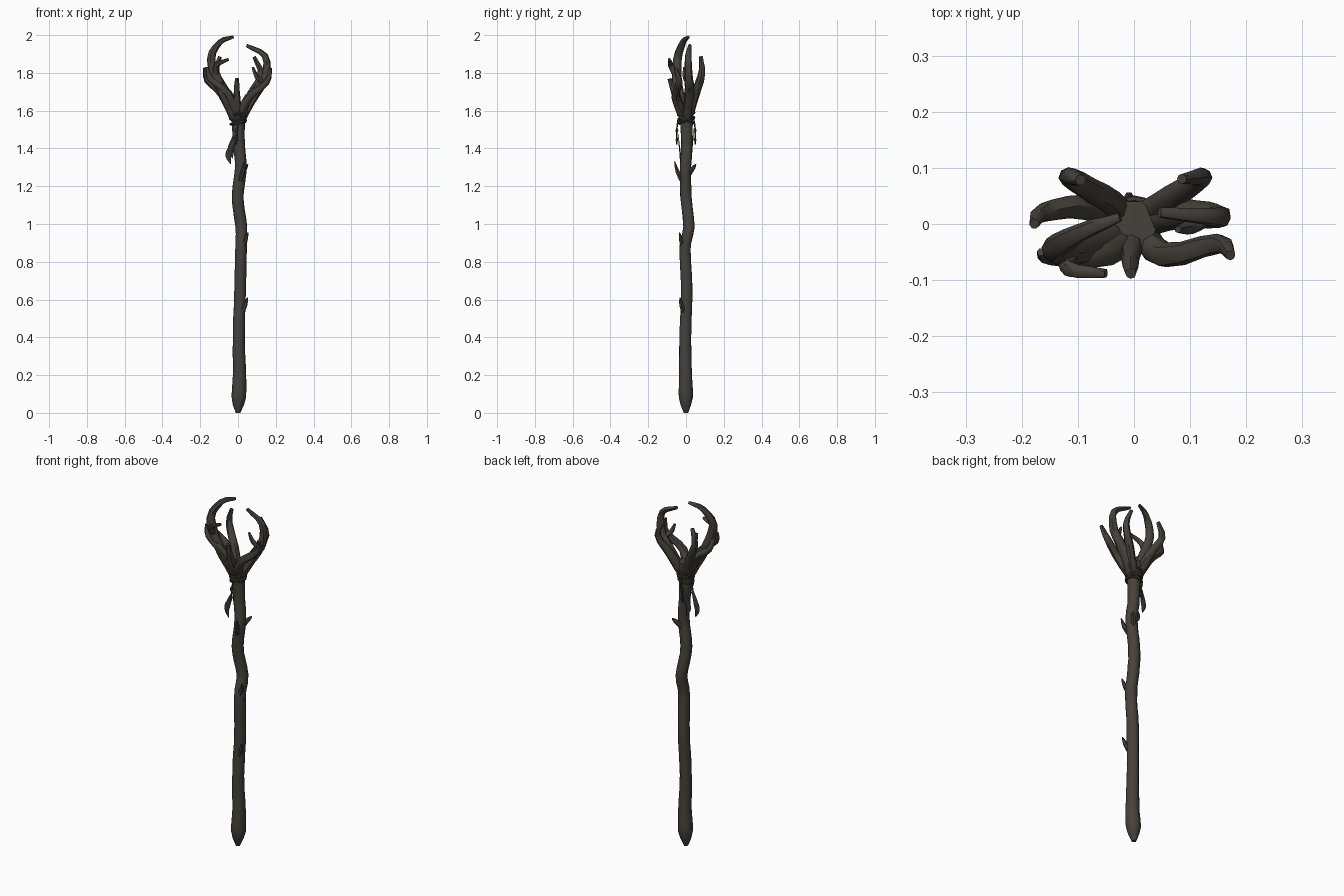
import bpy, bmesh, math, random
from mathutils import Vector

if "Cube" in bpy.data.objects:
    bpy.data.objects.remove(bpy.data.objects["Cube"])
random.seed(4)

def mat(name, c):
    m = bpy.data.materials.new(name)
    m.diffuse_color = (*c, 1)
    m.use_nodes = True
    m.node_tree.nodes["Principled BSDF"].inputs["Base Color"].default_value = m.diffuse_color
    return m

WOOD = mat("dark wood", (0.062, 0.053, 0.043))
CORD = mat("dark cord", (0.050, 0.042, 0.034))
LEAF = mat("feather grey", (0.040, 0.038, 0.040))

def smooth_path(pts, cuts):
    """Catmull-Rom curve through the points."""
    P = [Vector(p) for p in pts]
    P = [2 * P[0] - P[1]] + P + [2 * P[-1] - P[-2]]
    out = []
    for a, b, c, d in zip(P, P[1:], P[2:], P[3:]):
        for k in range(cuts):
            t = k / cuts
            out.append(0.5 * (2 * b + (c - a) * t + (2 * a - 5 * b + 4 * c - d) * t * t
                              + (3 * b - a - 3 * c + d) * t ** 3))
    return out + [P[-2]]

def tube(name, P, radius, m=WOOD, sides=8, jitter=0.06, closed=False, flat=1):
    """Tube along path P; radius is a function of the fraction travelled."""
    bm = bmesh.new()
    n = len(P)
    rings, ref = [], None
    for i, p in enumerate(P):
        t = P[(i + 1) % n] - P[i - 1] if closed else P[min(i + 1, n - 1)] - P[max(i - 1, 0)]
        t.normalize()
        if ref is None:
            ref = Vector((1, 0, 0)) if abs(t.x) < 0.8 else Vector((0, 0, 1))
        ref = (ref - t * ref.dot(t)).normalized()
        b = t.cross(ref)
        ring = []
        for k in range(sides):
            a = 2 * math.pi * k / sides
            r = radius(i / (n - 1)) * (1 + random.uniform(-jitter, jitter))
            ring.append(bm.verts.new(p + (ref * math.cos(a) + b * math.sin(a) * flat) * r))
        rings.append(ring)
    for i in range(n if closed else n - 1):
        A, B = rings[i], rings[(i + 1) % n]
        for k in range(sides):
            bm.faces.new((A[k], A[(k + 1) % sides], B[(k + 1) % sides], B[k]))
    if not closed:
        bm.faces.new(rings[0])
        bm.faces.new(rings[-1])
    bmesh.ops.recalc_face_normals(bm, faces=bm.faces)
    me = bpy.data.meshes.new(name)
    bm.to_mesh(me)
    bm.free()
    me.materials.append(m)
    o = bpy.data.objects.new(name, me)
    bpy.context.collection.objects.link(o)
    bpy.context.view_layer.objects.active = o
    o.select_set(True)
    bpy.ops.object.shade_smooth_by_angle(angle=math.radians(45))
    o.select_set(False)

# Gnarled shaft: rounded foot, slight taper, flare under the crown
def shaft_radius(f):
    z = f * 1.64
    if z < 0.1:
        return 0.012 + 0.028 * math.sin(z / 0.1 * math.pi / 2)
    return 0.031 + 0.009 * math.exp(-(z - 0.1) / 0.15) + 0.010 * max(0, (z - 1.46) / 0.18)

knots = smooth_path([(0, 0), (.008, -.002), (.004, -.004), (.011, .004), (.016, -.005),
                     (.018, .016), (-.002, 0), (.016, -.002), (.005, .004), (0, 0)], 5)
# sideways bends, paired with heights
bend_z = smooth_path([(0, 0), (.2, 0), (.4, 0), (.65, 0), (.88, 0),
                      (.98, 0), (1.14, 0), (1.3, 0), (1.42, 0), (1.64, 0)], 5)
raw = [(k.x, k.y, b.x) for k, b in zip(knots, bend_z)]

def at_height(z):
    for a, b in zip(raw, raw[1:]):
        if a[2] <= z <= b[2]:
            return Vector(a).lerp(Vector(b), (z - a[2]) / (b[2] - a[2]))
    return Vector(raw[-1])

tube("shaft", [at_height(1.64 * i / 40) for i in range(41)], shaft_radius, sides=10, jitter=.03)

# Broken twig stubs along the shaft
for z, dx, dy, h in ((.55, .05, -.032, .06), (.89, .052, -.034, .065),
                     (1.25, .035, -.06, .08), (1.29, .052, .052, .025)):
    tube("twig_stub", smooth_path([(dx * .25, dy * .25, z - .03), (dx * .75, dy * .75, z + h * .35),
                                   (dx, dy, z + h)], 2),
         lambda f: .015 - .012 * f * f, sides=6)

# Crown branches: each grows out of the shaft head unless it is a side twig
def branch(name, r, tip, *pts, root=True):
    x, y, z = pts[0]
    start = [(x * .15, y * .15, 1.56)] if root else []
    tube(name, smooth_path(start + list(pts), 3), lambda f: r + (tip - r) * f ** 1.8)

branch("left_claw", .029, .008, (-.095, -.045, 1.73), (-.143, -.045, 1.87),
       (-.095, -.015, 1.963), (-.025, .012, 1.99))
branch("right_claw", .028, .009, (.09, .018, 1.69), (.146, .014, 1.78),
       (.143, .012, 1.89), (.045, .02, 1.945))
branch("front_right_branch", .025, .009, (.055, -.055, 1.67), (.15, -.035, 1.75), (.172, -.056, 1.825))
branch("back_right_branch", .025, .009, (.07, .05, 1.69), (.122, .084, 1.79), (.085, .08, 1.885))
branch("back_left_branch", .026, .01, (-.06, .05, 1.69), (-.116, .084, 1.8), (-.095, .078, 1.885))
branch("side_left_branch", .024, .009, (-.09, .03, 1.695), (-.162, .02, 1.76), (-.178, 0, 1.825))
branch("front_left_branch", .024, .007, (-.05, -.055, 1.69), (-.148, -.058, 1.77), (-.166, -.05, 1.83))
branch("front_prong", .023, .01, (-.006, -.05, 1.66), (-.006, -.088, 1.77))
branch("left_claw_twig", .017, .008, (-.115, -.05, 1.78), (-.115, -.08, 1.84), (-.05, -.088, 1.872), root=False)
branch("right_claw_twig", .016, .006, (.135, .015, 1.75), (.1, -.005, 1.78), (.078, -.01, 1.83), root=False)

# Cord wrapping under the crown
for i in range(4):
    R = .040 + .0015 * i
    ang = [2 * math.pi * k / 16 for k in range(16)]
    loop = [Vector((R * math.cos(a), R * math.sin(a),
                    1.535 + i * .018 + (-1) ** i * .007 * math.cos(a + i))) for a in ang]
    tube("cord_wrap", loop, lambda f: .0065, CORD, 6, 0, True)

# Hanging cord tails with beads, and curved feathers, front and back
for s in (-1, 1):
    tube("cord_tail", smooth_path([(0, s * .04, 1.56), (-.004, s * .049, 1.5), (-.012, s * .048, 1.42)], 3),
         lambda f: .004, CORD, 5, 0)
    for z in (1.445, 1.495):
        tube("bead", [Vector((-.009, s * .048, z + d)) for d in (-.014, 0, .014)],
             lambda f: .003 + .006 * math.sin(f * math.pi), CORD, 6, 0)
    k, up = (1, 0) if s < 0 else (.75, .03)
    tube("feather", smooth_path([(-.004, s * .042, 1.48 + up), (-.038 * k, s * .034, 1.40 + up),
                                 (-.051 * k, s * .03, 1.36 + up), (-.038 * k, s * .032, 1.318 + up)], 3),
         lambda f: .002 + .015 * math.sin(math.pi * min(1, f)) ** .9 if 0 < f < 1 else .002,
         LEAF, 6, 0, flat=.25)
